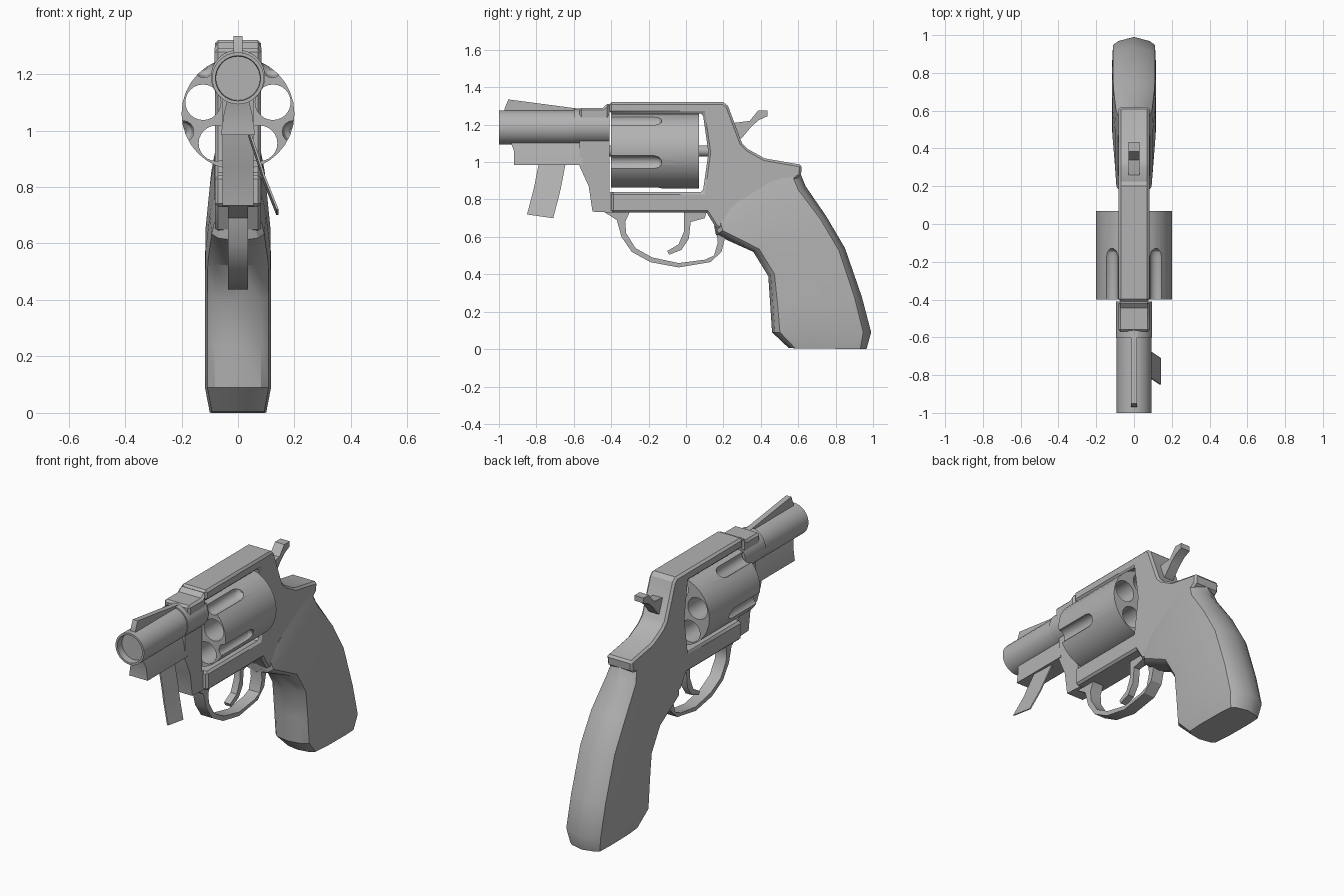
import bpy, bmesh, math
from mathutils import Matrix, Vector

if "Cube" in bpy.data.objects:
    bpy.data.objects.remove(bpy.data.objects["Cube"])

steel = bpy.data.materials.new("grey_metal")
steel.diffuse_color = (0.45, 0.45, 0.45, 1)
steel.use_nodes = True
steel.node_tree.nodes["Principled BSDF"].inputs["Base Color"].default_value = steel.diffuse_color


def finish(name, bm, angle=30):
    bmesh.ops.recalc_face_normals(bm, faces=bm.faces[:])
    me = bpy.data.meshes.new(name)
    bm.to_mesh(me)
    bm.free()
    ob = bpy.data.objects.new(name, me)
    bpy.context.collection.objects.link(ob)
    me.materials.append(steel)
    smooth(ob, angle)
    return ob


def smooth(ob, angle=30):
    bpy.ops.object.select_all(action='DESELECT')
    ob.select_set(True)
    bpy.context.view_layer.objects.active = ob
    bpy.ops.object.shade_smooth_by_angle(angle=math.radians(angle))


def apply(ob, mod):
    bpy.context.view_layer.objects.active = ob
    bpy.ops.object.modifier_apply(modifier=mod.name)


def prism(name, pts, half, bevel=0):
    """Side outline (y, z) extruded to both sides of x = 0."""
    bm = bmesh.new()
    sides = [[bm.verts.new((x, y, z)) for y, z in pts] for x in (-half, half)]
    for s in sides:
        bm.faces.new(s)
    n = len(pts)
    for i in range(n):
        j = (i + 1) % n
        bm.faces.new((sides[0][i], sides[0][j], sides[1][j], sides[1][i]))
    ob = finish(name, bm)
    if bevel:
        m = ob.modifiers.new("bevel", 'BEVEL')
        m.width, m.segments, m.angle_limit = bevel, 1, math.radians(60)
        apply(ob, m)
        smooth(ob)
    return ob


def loft(bm, rings):
    rows = [[bm.verts.new(p) for p in r] for r in rings]
    n = len(rows[0])
    for a, b in zip(rows, rows[1:]):
        for i in range(n):
            j = (i + 1) % n
            bm.faces.new((a[i], a[j], b[j], b[i]))
    bm.faces.new(rows[0])
    bm.faces.new(rows[-1])


def turned(bm, profile, cx, cz, n=32):
    """Round part along y from (y, radius) pairs."""
    loft(bm, [[(cx + r * math.cos(2 * math.pi * i / n), y, cz + r * math.sin(2 * math.pi * i / n))
               for i in range(n)] for y, r in profile])


def turned_part(name, profile, cz):
    bm = bmesh.new()
    turned(bm, profile, 0, cz)
    return finish(name, bm)


# Frame around the cylinder window, with the rear tang
prism("frame", [(-.41, 1.32), (.2, 1.32), (.225, 1.3), (.3, 1.1), (.33, 1.07), (.42, 1.02),
                (.62, .985), (.615, .93), (.45, .8), (.22, .63), (.16, .65), (.11, .73),
                (-.4, .73), (-.4, .84), (.09, .84), (.12, 1.05), (.09, 1.26), (-.41, 1.26)],
      .082, .012)
prism("frame_front_top", [(-.57, 1.16), (-.57, 1.29), (-.445, 1.29), (-.41, 1.32), (-.41, 1.16)],
      .083, .012)
prism("frame_front_lower", [(-.57, 1.15), (-.41, 1.15), (-.41, .84), (-.39, .84), (-.39, .73),
                            (-.5, .735), (-.52, .87), (-.57, .98)], .055)

# Barrel with recessed muzzle, collar, underlug and sight
turned_part("barrel", [(-.96, .078), (-1, .08), (-1, .092), (-.5, .092)], 1.185)
turned_part("barrel_collar", [(-.6, .096), (-.41, .096)], 1.19)
bm = bmesh.new()
loft(bm, [[(-h, y0, z), (h, y0, z), (h, -.55, z), (-h, -.55, z)]
          for z, y0, h in ((.985, -.92, .06), (1.06, -.92, .05), (1.14, -.95, .03))])
finish("underlug", bm)
prism("front_sight", [(-.97, 1.26), (-.97, 1.285), (-.95, 1.335), (-.57, 1.285), (-.57, 1.26)], .016)

# Cylinder with five chambers and five flutes
CZ = 1.06
drum = turned_part("cylinder", [(-.4, .2), (.07, .2)], CZ)
bm = bmesh.new()
for k in range(5):
    a = math.radians(90 + 72 * k)
    turned(bm, [(-.6, .063), (.3, .063)], .13 * math.cos(a), CZ + .13 * math.sin(a), 24)
    a += math.radians(36)
    turned(bm, [(-.6, .038), (-.17, .038), (-.145, .03), (-.13, .012)],
           .205 * math.cos(a), CZ + .205 * math.sin(a), 16)
cutter = finish("chamber_cutter", bm)
cut = drum.modifiers.new("cut", 'BOOLEAN')
cut.operation, cut.solver, cut.object = 'DIFFERENCE', 'EXACT', cutter
apply(drum, cut)
bpy.data.objects.remove(cutter)
smooth(drum)
turned_part("cylinder_axle", [(-.42, .03), (.125, .03)], CZ)

# Trigger guard and trigger
prism("trigger_guard", [(-.44, .735), (-.37, .69), (-.345, .6), (-.29, .52), (-.19, .465),
                        (-.04, .437), (.13, .465), (.19, .52), (.21, .6), (.16, .66), (.17, .57),
                        (.15, .5), (.1, .478), (-.04, .46), (-.18, .49), (-.27, .54),
                        (-.32, .62), (-.325, .68), (-.3, .735)], .036)
prism("trigger", [(-.01, .735), (-.01, .63), (-.04, .56), (-.1, .525), (-.09, .505), (-.025, .53),
                  (.015, .59), (.025, .68), (.1, .7), (.11, .735)], .02)

# Hammer
prism("hammer", [(.22, 1.2), (.26, 1.21), (.34, 1.22), (.385, 1.275), (.435, 1.275), (.435, 1.245),
                 (.39, 1.225), (.35, 1.19), (.3, 1.13), (.25, 1.1)], .03)

# Grip: front point, back point, half width per section
bm = bmesh.new()
sections = [((.15, .66), (.61, .945), .084, .05), ((.16, .61), (.64, .87), .1, .015),
            ((.36, .52), (.75, .71), .115, 0), ((.44, .39), (.85, .54), .117, 0),
            ((.45, .24), (.94, .28), .117, 0), ((.46, .09), (.99, .09), .117, 0),
            ((.55, .005), (.965, 0), .1, 0)]
shape = [(0, 0), (.03, .7), (.08, .93), (.3, 1), (.7, 1), (.92, .95), (.96, .7), (1, 0)]
shape += [(t, -x) for t, x in shape[-2:0:-1]]
rings = []
for f, b, w, bulge in sections:
    f, b = Vector(f), Vector(b)
    d = b - f
    up = Vector((-d.y, d.x)).normalized()
    ring = []
    for t, x in shape:
        p = f + d * t + up * bulge * math.sin(math.pi * t)
        ring.append((x * w, p.x, p.y))
    rings.append(ring)
loft(bm, rings)
finish("grip", bm, 32)

# Thin bent plate hanging beside the underlug
bm = bmesh.new()
bend = [(.03, 1.02, 0), (.08, .87, .42), (.092, .83, .55), (.14, .71, 1)]
loft(bm, [[(x + dx, y - .07 * s, z + dz) for dx, y, dz in
           ((-.004, -.78, .01), (-.004, -.64, -.01), (.004, -.64, -.01), (.004, -.78, .01))]
          for x, z, s in bend])
finish("side_plate", bm)
